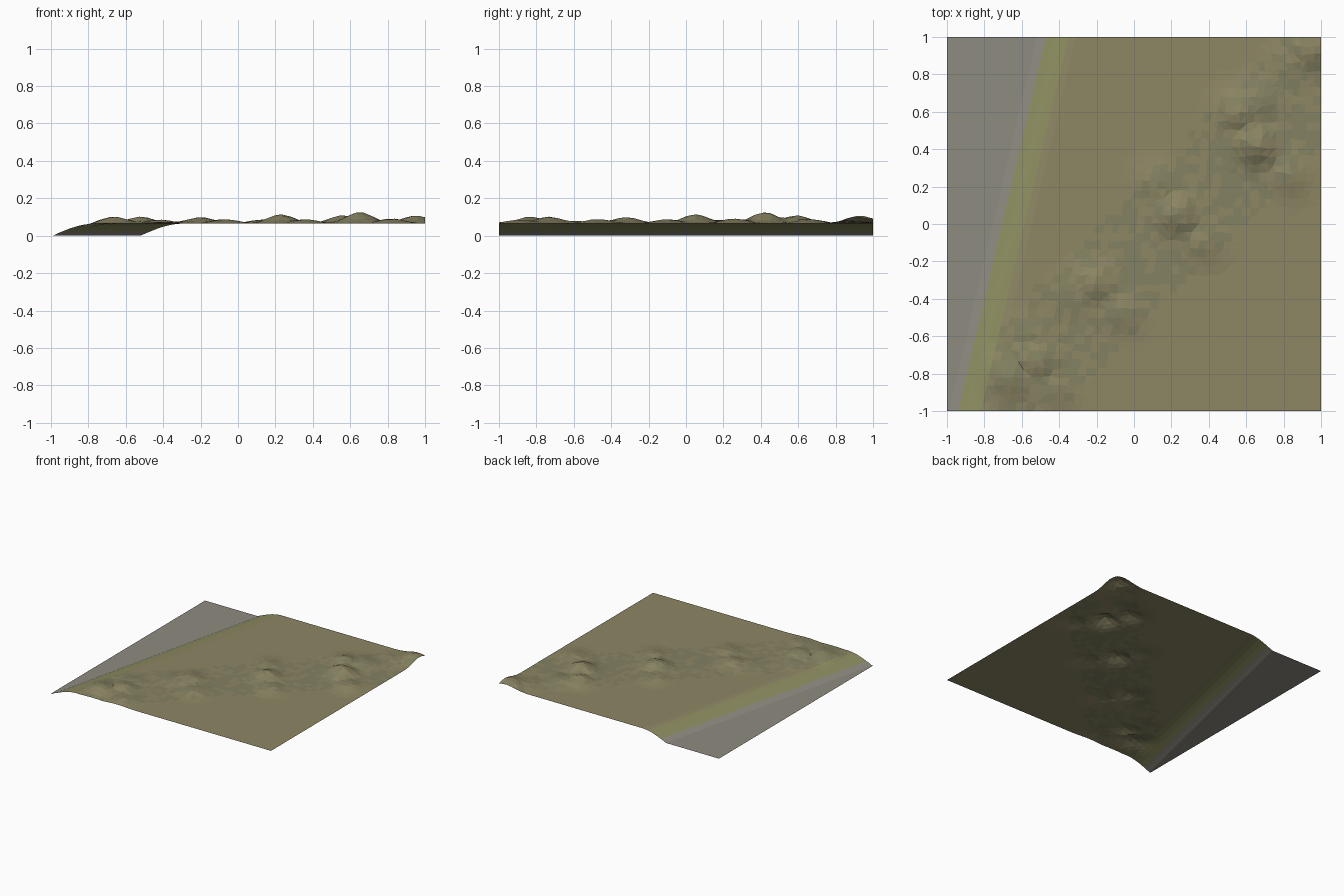
import bpy, bmesh, math, random

if "Cube" in bpy.data.objects:
    bpy.data.objects.remove(bpy.data.objects["Cube"])

random.seed(4)

def material(name, rgb):
    m = bpy.data.materials.new(name)
    m.diffuse_color = (*rgb, 1)
    m.use_nodes = True
    m.node_tree.nodes["Principled BSDF"].inputs["Base Color"].default_value = m.diffuse_color
    return m

water_mat = material("water_grey", (0.27, 0.26, 0.215))
grass_mat = material("shore_grass", (0.27, 0.27, 0.12))
earth_mat = material("dry_earth", (0.27, 0.24, 0.13))
moss_mat = material("mossy_earth", (0.23, 0.22, 0.12))

PLAIN = 0.064
# Hillocks: x, y, height above the plain
HILLS = [(-0.66, -0.83, .038), (-0.52, -0.73, .038), (-0.42, -0.89, .022), (-0.55, -0.60, .016),
         (-0.20, -0.32, .035), (-0.07, -0.47, .025), (-0.31, -0.38, .014),
         (0.23, 0.05, .050), (0.13, 0.22, .022), (0.36, -0.10, .024),
         (0.65, 0.42, .062), (0.56, 0.59, .045), (0.82, 0.26, .028), (0.67, 0.66, .025),
         (0.95, 0.93, .044), (0.84, 0.86, .014)]
# Bank profile: distance from the water's edge, height
BANK = [(0, 0), (0.025, 0.012), (0.05, 0.022), (0.09, 0.038), (0.13, 0.051), (0.17, 0.060), (0.21, PLAIN)]

def shore(y):
    return -0.755 + 0.235 * y

def hill_height(x, y):
    z = 0
    for hx, hy, h in HILLS:
        # Slightly elongated along the diagonal
        a, b = ((x - hx) + (y - hy)) / math.sqrt(2), ((x - hx) - (y - hy)) / math.sqrt(2)
        z = max(z, h * math.exp(-(a * a / 0.0085 + b * b / 0.0125)))
    return z if z > 0.0015 else 0

def mesh_object(name, bm, mats):
    me = bpy.data.meshes.new(name)
    bm.to_mesh(me)
    bm.free()
    for m in mats:
        me.materials.append(m)
    ob = bpy.data.objects.new(name, me)
    bpy.context.collection.objects.link(ob)
    return ob

# Land: rows follow the slanted shore, then spread to the right edge
ROWS, COLS = 44, 36
bm = bmesh.new()
grid = []
for j in range(ROWS + 1):
    y = -1 + 2 * j / ROWS
    x0 = shore(y)
    row = [bm.verts.new((x0 + d, y, z + hill_height(x0 + d, y) * z / PLAIN)) for d, z in BANK]
    start = x0 + BANK[-1][0]
    for i in range(1, COLS + 1):
        x, yy = start + (1 - start) * i / COLS, y
        if i < COLS and 0 < j < ROWS:
            x += random.uniform(-.008, .008)
            yy += random.uniform(-.008, .008)
        row.append(bm.verts.new((x, yy, PLAIN + hill_height(x, yy))))
    grid.append(row)
for j in range(ROWS):
    for i in range(len(grid[0]) - 1):
        f = bm.faces.new((grid[j][i], grid[j][i + 1], grid[j + 1][i + 1], grid[j + 1][i]))
        c = f.calc_center_median()
        mossy = abs(c.y - c.x + 0.2) < 0.38 and random.random() < 0.55
        f.material_index = 0 if i < 2 else 1 if i < 5 else 3 if mossy else 2
bmesh.ops.triangulate(bm, faces=bm.faces[:])
mesh_object("land", bm, [water_mat, grass_mat, earth_mat, moss_mat])

# Flat water filling the low left side
bm = bmesh.new()
corners = [(-1, -1), (shore(-1), -1), (shore(1), 1), (-1, 1)]
bm.faces.new([bm.verts.new((x, y, 0)) for x, y in corners])
mesh_object("water", bm, [water_mat])
